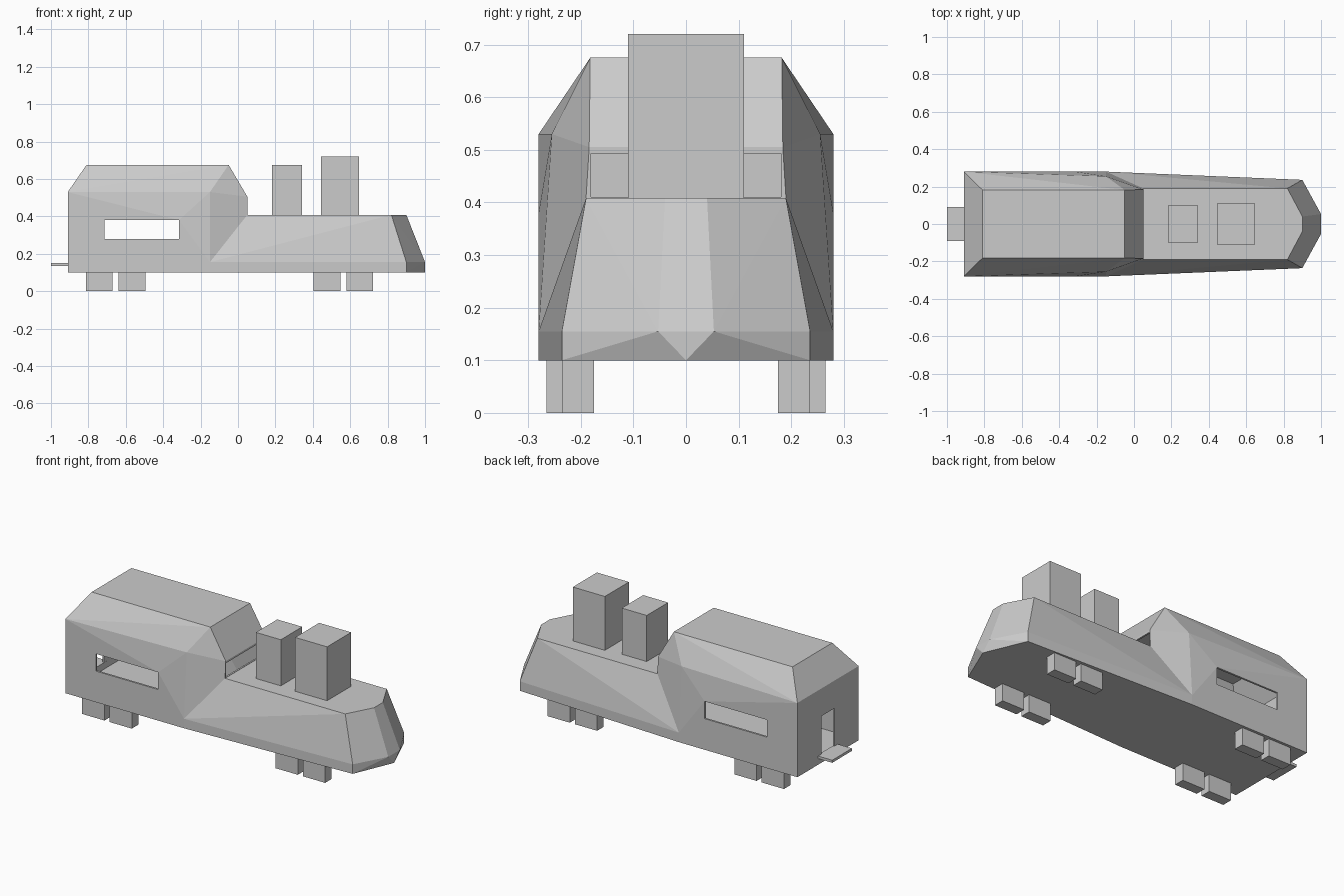
import bpy
import bmesh
from mathutils import Vector

if "Cube" in bpy.data.objects:
    bpy.data.objects.remove(bpy.data.objects["Cube"])

grey = bpy.data.materials.new("plain grey")
grey.use_nodes = True
grey.diffuse_color = (0.6, 0.6, 0.6, 1)
grey.node_tree.nodes["Principled BSDF"].inputs["Base Color"].default_value = (0.6, 0.6, 0.6, 1)


def add_object(name, bm):
    bmesh.ops.recalc_face_normals(bm, faces=bm.faces)
    mesh = bpy.data.meshes.new(name)
    bm.to_mesh(mesh)
    bm.free()
    mesh.materials.append(grey)
    obj = bpy.data.objects.new(name, mesh)
    bpy.context.collection.objects.link(obj)
    return obj


def box(name, x, y, z):
    """Box from its (min, max) ranges."""
    bm = bmesh.new()
    bmesh.ops.create_cube(bm, size=1)
    for v in bm.verts:
        v.co = [r[0] if c < 0 else r[1] for r, c in zip((x, y, z), v.co)]
    return add_object(name, bm)


def mirrored_hull(name, points, centre=(0, 0, 0), scale=(1, 1, 1)):
    """Faceted solid around points given for one side, mirrored across y."""
    bm = bmesh.new()
    centre = Vector(centre)
    for p in points:
        q = centre + (Vector(p) - centre) * Vector(scale)
        bm.verts.new(q)
        if q.y:
            bm.verts.new((q.x, -q.y, q.z))
    out = bmesh.ops.convex_hull(bm, input=bm.verts)
    loose = set(out["geom_interior"] + out["geom_unused"])
    bmesh.ops.delete(bm, geom=[g for g in loose if isinstance(g, bmesh.types.BMVert)],
                     context='VERTS')
    bmesh.ops.dissolve_limit(bm, angle_limit=0.01, verts=bm.verts, edges=bm.edges)
    return add_object(name, bm)


def combine(target, other, operation):
    mod = target.modifiers.new(other.name, 'BOOLEAN')
    mod.operation = operation
    mod.solver = 'EXACT'
    mod.object = other
    bpy.context.view_layer.objects.active = target
    bpy.ops.object.modifier_apply(modifier=mod.name)
    bpy.data.objects.remove(other)


# Cabin and sloping bonnet, joined into one body
crease = (-0.15, 0.28, 0.155)
bonnet_corner = (0.05, 0.19, 0.408)
cabin = [
    (-0.91, 0.28, 0.1), (-0.91, 0.28, 0.53), (-0.81, 0.182, 0.675),
    (-0.05, 0.182, 0.675), (0.05, 0.184, 0.505), (-0.15, 0.255, 0.53),
    (-0.315, 0.28, 0.38), (-0.15, 0.28, 0.1), (0.05, 0.19, 0.1),
    crease, bonnet_corner,
]
bonnet = [
    (-0.15, 0.28, 0.1), (0.82, 0.19, 0.408), (0.9, 0.04, 0.408),
    (0.9, 0.236, 0.155), (0.9, 0.236, 0.1), (1, 0.053, 0.155), (1, 0, 0.1),
    crease, bonnet_corner,
]
body = mirrored_hull("body", cabin)
combine(body, mirrored_hull("bonnet", bonnet), 'UNION')

# Hollow interior, side windows, windscreen opening and rear doorway
interior = mirrored_hull("interior", cabin, (-0.43, 0, 0.39), (0.98, 0.96, 0.96))
combine(body, interior, 'DIFFERENCE')
for opening in (
    box("side_windows", (-0.715, -0.315), (-0.4, 0.4), (0.28, 0.38)),
    box("windscreen", (0, 0.1), (-0.181, 0.181), (0.41, 0.493)),
    box("doorway", (-0.95, -0.85), (-0.06, 0.06), (0.15, 0.37)),
):
    combine(body, opening, 'DIFFERENCE')

# Two square stacks on the bonnet
box("short_stack", (0.183, 0.343), (-0.098, 0.098), (0.4, 0.675))
box("tall_stack", (0.443, 0.648), (-0.11, 0.11), (0.4, 0.72))

# Rear step
box("rear_step", (-1, -0.9), (-0.09, 0.09), (0.135, 0.15))

# Block wheels: the rear pairs stand wider than the front pairs
for end, inner, starts in (("rear", 0.205, (-0.813, -0.638)),
                           ("front", 0.175, (0.405, 0.58))):
    for number, x in enumerate(starts, 1):
        for side, sign in (("left", 1), ("right", -1)):
            y = sorted((sign * inner, sign * (inner + 0.06)))
            box(f"{end}_{side}_wheel_{number}", (x, x + 0.143), y, (0, 0.105))
